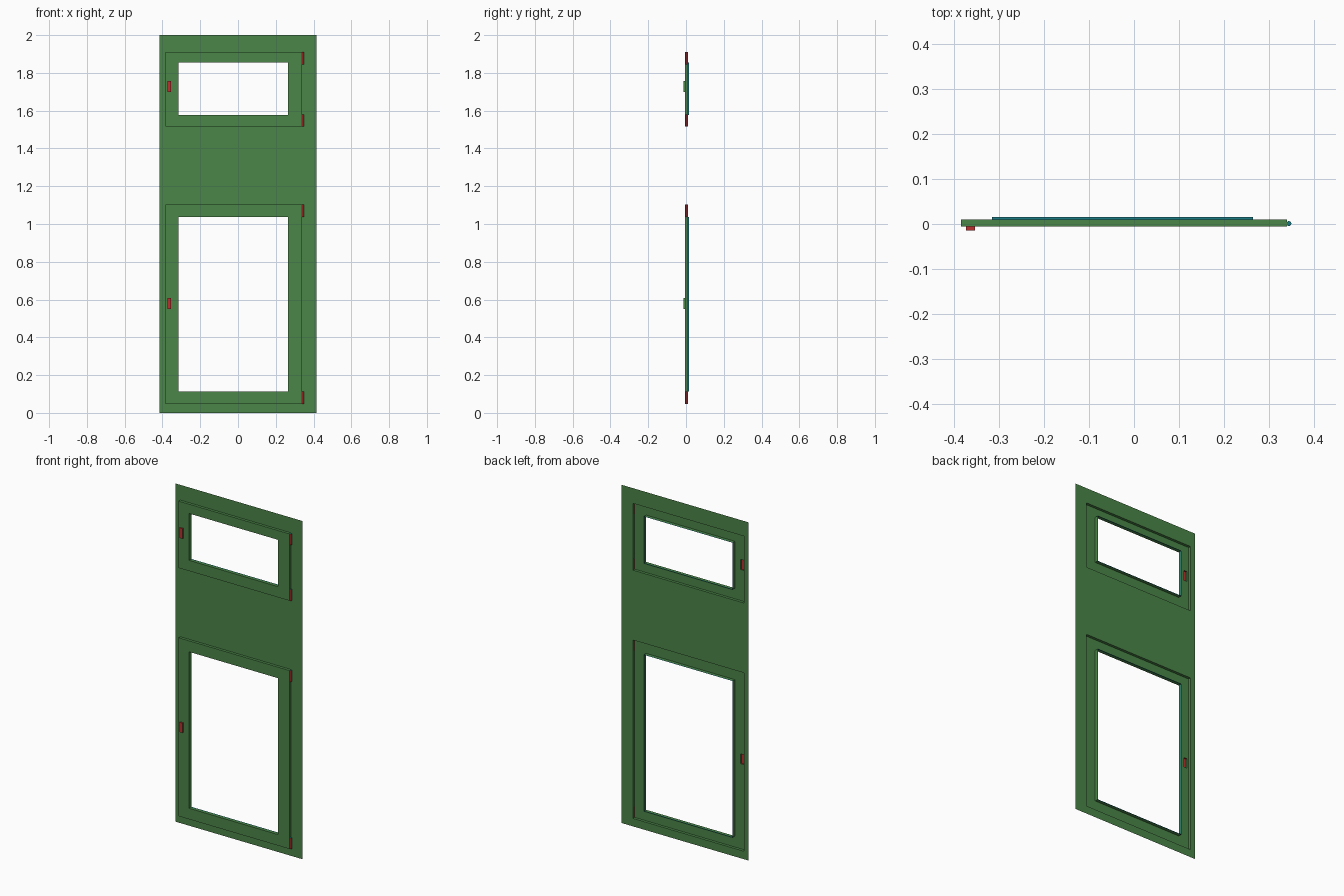
import bpy, bmesh, math

cube = bpy.data.objects.get("Cube")
if cube:
    bpy.data.objects.remove(cube, do_unlink=True)


def material(name, rgb):
    m = bpy.data.materials.new(name)
    m.use_nodes = True
    m.diffuse_color = (*rgb, 1)
    m.node_tree.nodes["Principled BSDF"].inputs["Base Color"].default_value = (*rgb, 1)
    return m


GREEN = material("green paint", (0.07, 0.24, 0.065))
RED = material("red metal", (0.5, 0.03, 0.03))
TEAL = material("teal trim", (0.01, 0.2, 0.24))

# Depths of the thin pressed sheet, front to back
HANDLE_Y, DOOR_Y, PANEL_Y, RIM_Y = -0.014, -0.006, 0.01, 0.016


def finish(name, bm, *mats):
    mesh = bpy.data.meshes.new(name)
    bm.to_mesh(mesh)
    bm.free()
    for m in mats:
        mesh.materials.append(m)
    ob = bpy.data.objects.new(name, mesh)
    bpy.context.collection.objects.link(ob)
    return ob


def add_sheet(bm, rect, y, holes=()):
    """Flat front-facing sheet with rectangular holes; rect is x0, x1, z0, z1."""
    rects = [rect, *holes]
    xs = sorted({x for r in rects for x in r[:2]})
    zs = sorted({z for r in rects for z in r[2:]})
    for x0, x1 in zip(xs, xs[1:]):
        for z0, z1 in zip(zs, zs[1:]):
            cx, cz = (x0 + x1) / 2, (z0 + z1) / 2
            if any(h[0] < cx < h[1] and h[2] < cz < h[3] for h in holes):
                continue
            corners = ((x0, z0), (x1, z0), (x1, z1), (x0, z1))
            bm.faces.new([bm.verts.new((x, y, z)) for x, z in corners])


def add_walls(bm, rect, y0, y1, inward=False):
    """Four walls along a rectangle, running from depth y0 to y1."""
    x0, x1, z0, z1 = rect
    c = [(x0, z0), (x1, z0), (x1, z1), (x0, z1)]
    for (ax, az), (bx, bz) in zip(c, c[1:] + c[:1]):
        pts = [(ax, y0, az), (ax, y1, az), (bx, y1, bz), (bx, y0, bz)]
        if inward:
            pts.reverse()
        bm.faces.new([bm.verts.new(p) for p in pts])


def weld(bm):
    bmesh.ops.remove_doubles(bm, verts=bm.verts, dist=0.0001)


def door(prefix, outer, window, handle, hinge_length):
    # Raised leaf, open at the back
    bm = bmesh.new()
    add_sheet(bm, outer, DOOR_Y, [window, handle])
    add_walls(bm, outer, DOOR_Y, PANEL_Y)
    add_walls(bm, window, DOOR_Y, PANEL_Y, inward=True)
    weld(bm)
    finish(prefix + "_door_leaf", bm, GREEN)

    # Trim standing out behind the window
    bm = bmesh.new()
    add_walls(bm, window, PANEL_Y, RIM_Y)
    weld(bm)
    finish(prefix + "_window_trim", bm, TEAL)

    # Hollow handle with painted sides
    bm = bmesh.new()
    add_sheet(bm, handle, HANDLE_Y)
    add_walls(bm, handle, HANDLE_Y, DOOR_Y)
    weld(bm)
    bm.normal_update()
    for f in bm.faces:
        f.material_index = int(abs(f.normal.x) > 0.5)
    finish(prefix + "_handle", bm, RED, GREEN)

    # Hinge pins with teal caps
    for place, z in (("lower", outer[2] + hinge_length / 2),
                     ("upper", outer[3] - hinge_length / 2)):
        bm = bmesh.new()
        bmesh.ops.create_cone(bm, cap_ends=True, segments=12, radius1=0.0055,
                              radius2=0.0055, depth=hinge_length)
        bm.normal_update()
        for f in bm.faces:
            f.material_index = int(abs(f.normal.z) > 0.5)
        ob = finish(f"{prefix}_{place}_hinge", bm, RED, TEAL)
        ob.location = (outer[1] + 0.0045, 0.001, z)


upper = (-0.385, 0.34, 1.515, 1.91)
lower = (-0.385, 0.34, 0.047, 1.102)

# Flat surround with both door openings
bm = bmesh.new()
add_sheet(bm, (-0.415, 0.415, 0, 2), PANEL_Y, [upper, lower])
weld(bm)
finish("surround_panel", bm, GREEN)

door("upper", upper, (-0.316, 0.265, 1.578, 1.855), (-0.374, -0.354, 1.698, 1.758), 0.066)
door("lower", lower, (-0.316, 0.265, 0.112, 1.037), (-0.374, -0.354, 0.55, 0.608), 0.066)
